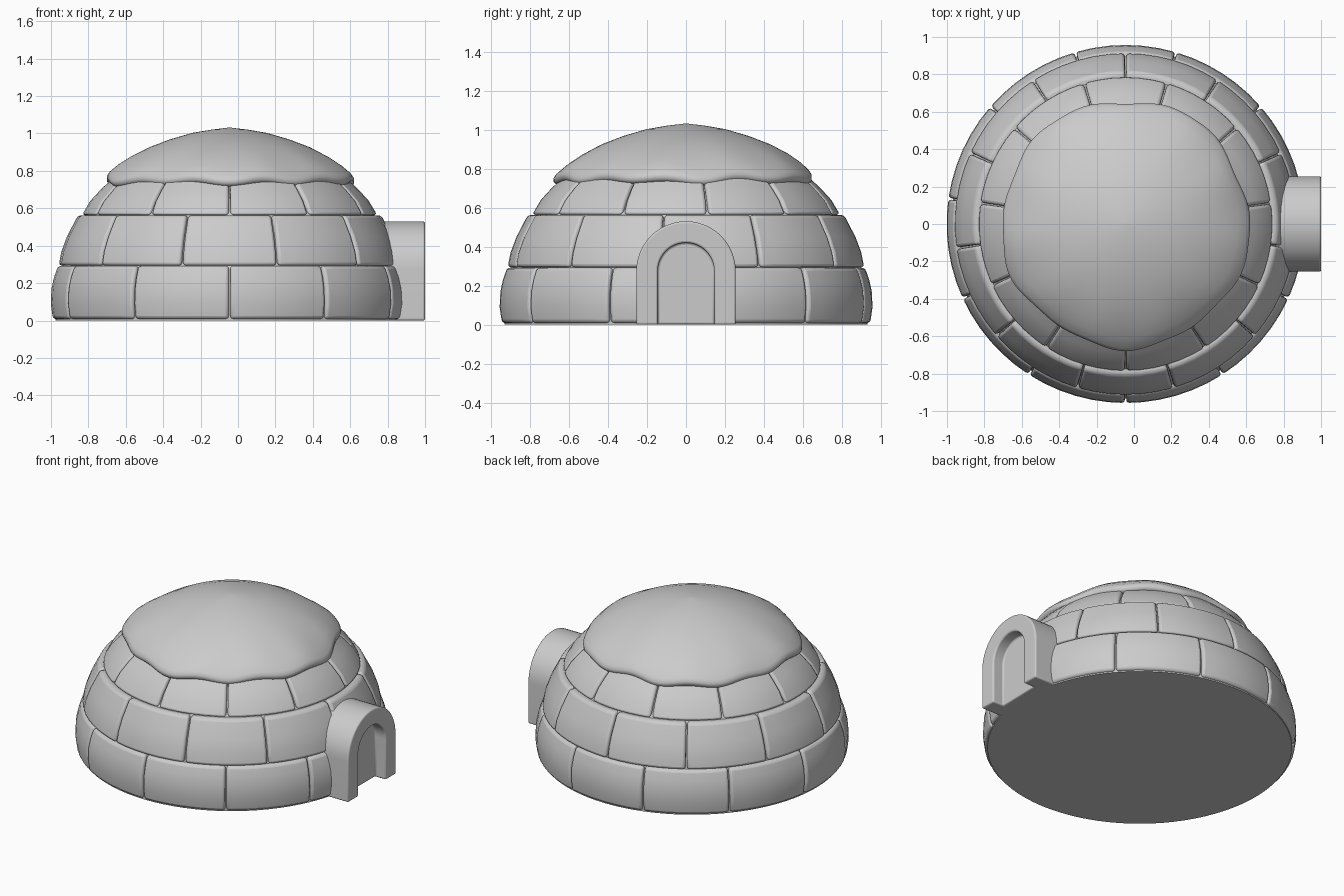
import bpy, bmesh
from math import sin, cos, pi, radians

if "Cube" in bpy.data.objects:
    bpy.data.objects.remove(bpy.data.objects["Cube"])

CX = -0.045          # dome axis
N = 11               # blocks per course


def finish(name, bm, bevel=0.0, angle=40):
    bmesh.ops.recalc_face_normals(bm, faces=bm.faces)
    me = bpy.data.meshes.new(name)
    bm.to_mesh(me)
    bm.free()
    ob = bpy.data.objects.new(name, me)
    bpy.context.collection.objects.link(ob)
    if bevel:
        m = ob.modifiers.new("bevel", 'BEVEL')
        m.width, m.segments = bevel, 3
        m.limit_method, m.angle_limit = 'ANGLE', radians(40)
    bpy.ops.object.select_all(action='DESELECT')
    bpy.context.view_layer.objects.active = ob
    ob.select_set(True)
    bpy.ops.object.shade_smooth_by_angle(angle=radians(angle))
    return ob


def bridge(bm, a, b, closed):
    n = len(a)
    for i in range(n if closed else n - 1):
        j = (i + 1) % n
        bm.faces.new((a[i], a[j], b[j], b[i]))


def course(name, outer, start, gap=0.004, depth=0.12, seg=6):
    """Ring of curved ice blocks swept from an outer (radius, z) profile."""
    (r0, z0), (r1, z1) = outer[0], outer[-1]
    section = outer + [(r1 - depth, z1), (r0 - depth, z0)]
    bm = bmesh.new()
    step = 2 * pi / N
    g = gap / r0
    for k in range(N):
        a0 = radians(start) + k * step + g
        rings = []
        for s in range(seg + 1):
            a = a0 + (step - 2 * g) * s / seg
            rings.append([bm.verts.new((CX + r * cos(a), r * sin(a), z)) for r, z in section])
        for p, q in zip(rings, rings[1:]):
            bridge(bm, p, q, True)
        bm.faces.new(rings[0])
        bm.faces.new(rings[-1])
    return finish(name, bm, 0.017)


def lathe(name, profile, seg, wobble=None, angle=40):
    """Closed revolved solid; first and last profile points become flat caps."""
    bm = bmesh.new()
    rings = []
    for r, z in profile:
        ring = []
        for s in range(seg):
            a = 2 * pi * s / seg
            rr, zz = wobble(r, z, a) if wobble else (r, z)
            ring.append(bm.verts.new((CX + rr * cos(a), rr * sin(a), zz)))
        rings.append(ring)
    for p, q in zip(rings, rings[1:]):
        bridge(bm, p, q, True)
    bm.faces.new(rings[0])
    bm.faces.new(rings[-1])
    return finish(name, bm, angle=angle)


# Three block courses with staggered joints
course("lower_blocks", [(0.945, 0.008), (0.957, 0.09), (0.953, 0.17), (0.94, 0.23), (0.918, 0.292)], -90)
course("middle_blocks", [(0.915, 0.294), (0.9, 0.37), (0.87, 0.45), (0.812, 0.562)], 90)
course("upper_blocks", [(0.79, 0.564), (0.745, 0.64), (0.69, 0.7), (0.62, 0.765)], -90)

# Inner shell seen at the bottom of the joints, with flat floor
lathe("inner_shell", [(0.93, 0.0), (0.932, 0.1), (0.926, 0.18), (0.893, 0.292), (0.87, 0.37),
                      (0.84, 0.45), (0.775, 0.564), (0.715, 0.64), (0.6, 0.74)], 88)


# Snow cap with a drooping wavy rim
def droop(r, z, a):
    w = max(0.0, (r - 0.42) / 0.24) ** 1.5
    t = a + pi / 2
    wave = 0.7 * cos(N * t) + 0.3 * cos(7 * t + 1) + 0.25 * sin(5 * t)
    return r + w * (0.008 * wave + 0.012 * cos(5 * a + 1.5)), z - w * 0.013 * wave


lathe("snow_cap", [(0.45, 0.74), (0.615, 0.727), (0.645, 0.727), (0.66, 0.742), (0.661, 0.762),
                   (0.647, 0.783), (0.6, 0.825), (0.53, 0.873), (0.43, 0.926), (0.32, 0.968),
                   (0.2, 1.003), (0.1, 1.02), (0.01, 1.031)], 132, droop, 70)


# Entrance: arched tunnel with a recessed flat doorway
def arch(bm, x, half, zc=0.275, seg=24):
    pts = [(half, 0.0)] + [(half * cos(pi * i / seg), zc + half * sin(pi * i / seg))
                           for i in range(seg + 1)] + [(-half, 0.0)]
    return [bm.verts.new((x, y, z)) for y, z in pts]


bm = bmesh.new()
loops = [arch(bm, 0.70, 0.255), arch(bm, 1.0, 0.255), arch(bm, 1.0, 0.145), arch(bm, 0.92, 0.145)]
for p, q in zip(loops, loops[1:]):
    bridge(bm, p, q, False)
bm.faces.new(loops[0])
bm.faces.new(loops[-1])
bm.faces.new([l[0] for l in loops] + [l[-1] for l in reversed(loops)])
finish("entrance_arch", bm, 0.01)
